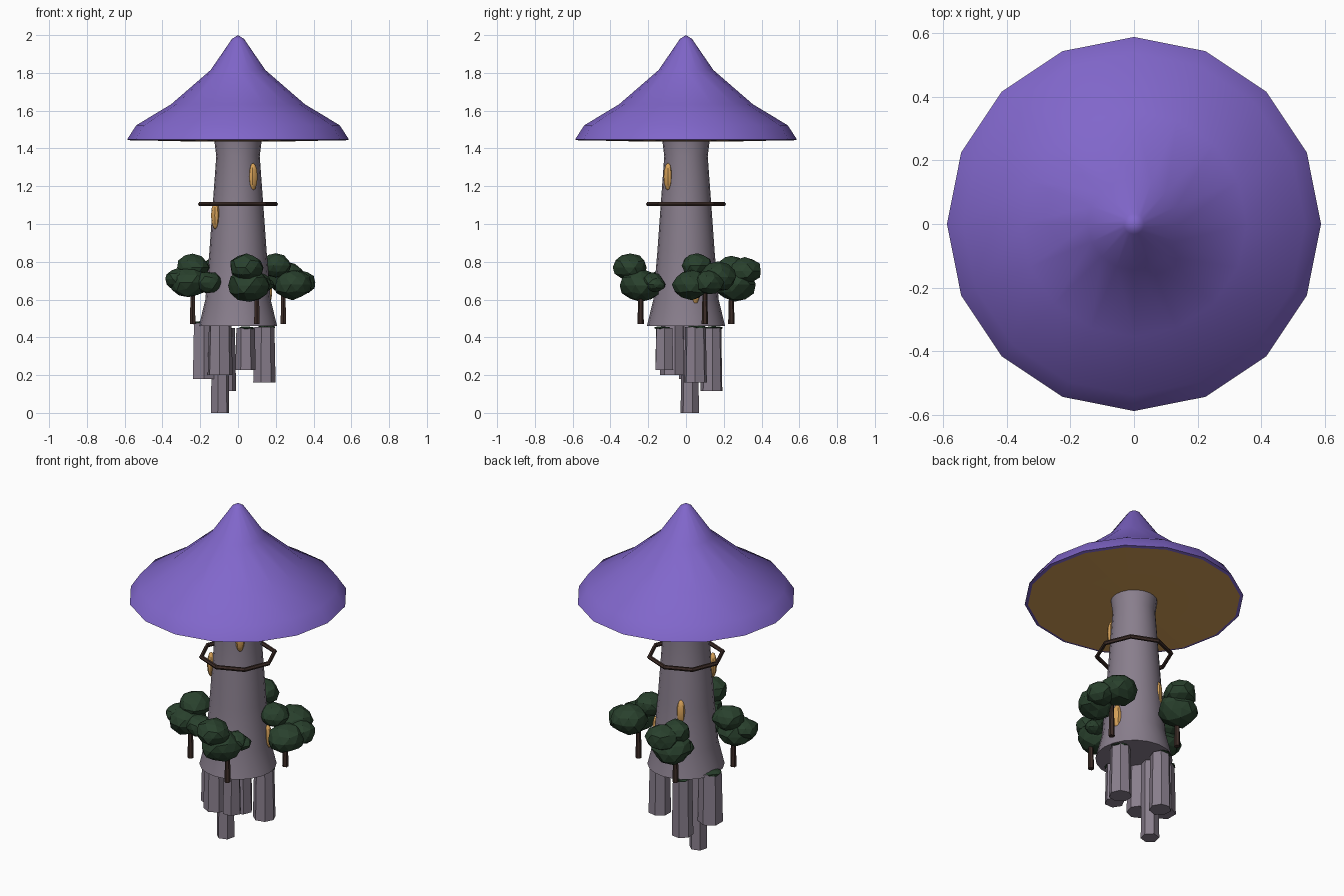
import bpy, bmesh, math, random
from mathutils import Vector, Matrix

random.seed(4)
if "Cube" in bpy.data.objects:
    bpy.data.objects.remove(bpy.data.objects["Cube"], do_unlink=True)


def material(name, rgb):
    m = bpy.data.materials.new(name)
    m.use_nodes = True
    m.diffuse_color = (*rgb, 1)
    m.node_tree.nodes["Principled BSDF"].inputs["Base Color"].default_value = (*rgb, 1)
    return m


PURPLE = material("roof purple", (0.22, 0.135, 0.60))
STONE = material("stone grey", (0.25, 0.21, 0.265))
GLOW = material("warm orange", (0.68, 0.36, 0.10))
LEAF = material("dark green", (0.022, 0.052, 0.026))
WOOD = material("dark wood", (0.045, 0.025, 0.02))


def finish(bm, name, mat, smooth=None):
    bmesh.ops.recalc_face_normals(bm, faces=bm.faces)
    me = bpy.data.meshes.new(name)
    bm.to_mesh(me)
    bm.free()
    ob = bpy.data.objects.new(name, me)
    bpy.context.collection.objects.link(ob)
    me.materials.append(mat)
    if smooth:
        bpy.ops.object.select_all(action='DESELECT')
        ob.select_set(True)
        bpy.context.view_layer.objects.active = ob
        bpy.ops.object.shade_smooth_by_angle(angle=math.radians(smooth))
    return ob


def lathe(name, profile, sides, mat, smooth=None):
    """Spin an (r, z) profile around the z axis."""
    bm = bmesh.new()
    vs = [bm.verts.new((r, 0, z)) for r, z in profile]
    es = [bm.edges.new(p) for p in zip(vs, vs[1:])]
    bmesh.ops.spin(bm, geom=vs + es, cent=(0, 0, 0), axis=(0, 0, 1),
                   angle=math.tau, steps=sides, use_duplicate=False)
    bmesh.ops.remove_doubles(bm, verts=bm.verts, dist=0.0005)
    return finish(bm, name, mat, smooth)


def prism(name, x, y, bottom, top, r_bottom, r_top, sides, mat, turn=0):
    bm = bmesh.new()
    bmesh.ops.create_cone(bm, cap_ends=True, segments=sides, radius1=r_bottom,
                          radius2=r_top, depth=top - bottom,
                          matrix=Matrix.Translation((x, y, (top + bottom) / 2))
                          @ Matrix.Rotation(turn, 4, 'Z'))
    return finish(bm, name, mat)


def blob(bm, x, y, z, r, flat, jitter=0.08):
    new = bmesh.ops.create_icosphere(bm, subdivisions=2, radius=r)["verts"]
    spin = Matrix.Rotation(random.uniform(0, 6), 3, 'Z')
    for v in new:
        p = spin @ v.co * random.uniform(1 - jitter, 1 + jitter)
        v.co = Vector((p.x + x, p.y + y, p.z * flat + z))


# Pointed roof and its warm underside
lathe("roof", [(0, 2), (0.032, 1.98), (0.145, 1.815), (0.354, 1.634),
               (0.538, 1.523), (0.588, 1.447), (0.57, 1.443)], 16, PURPLE, 50)
lathe("roof_underside", [(0.572, 1.444), (0.3, 1.438), (0, 1.436)], 16, GLOW)

# Flared stone tower
lathe("tower", [(0, 1.45), (0.125, 1.44), (0.115, 1.36), (0.134, 1.1), (0.152, 0.85),
                (0.173, 0.6), (0.207, 0.46), (0, 0.46)], 20, STONE, 40)

# Wooden hoop round the tower
hoop = [(0.2 + 0.012 * math.cos(a), 1.105 + 0.012 * math.sin(a))
        for a in (i * math.tau / 6 for i in range(7))]
lathe("hoop", hoop, 8, WOOD)

# Almond-shaped glowing windows
for i, (x, y, z) in enumerate([(0.08, -0.095, 1.25), (-0.12, -0.08, 1.045),
                               (0.16, 0.05, 0.645), (-0.06, 0.132, 0.83)]):
    bm = bmesh.new()
    bmesh.ops.create_uvsphere(bm, u_segments=8, v_segments=6, radius=1,
                              matrix=Matrix.Translation((x, y, z))
                              @ Matrix.Rotation(math.atan2(y, x), 4, 'Z')
                              @ Matrix.Diagonal((0.022, 0.025, 0.073, 1)))
    finish(bm, f"window_{i + 1}", GLOW, 40)

# Trees: one trunk each, with a crown of clustered clumps
crowns = [
    [(-0.26, -0.1, 0.69, 0.105), (-0.16, -0.13, 0.69, 0.075),
     (-0.24, -0.06, 0.77, 0.09), (-0.32, -0.1, 0.71, 0.07)],
    [(0.06, -0.24, 0.675, 0.11), (0.045, -0.295, 0.77, 0.09),
     (0.11, -0.18, 0.69, 0.065), (0.14, -0.16, 0.68, 0.05)],
    [(0.29, 0.03, 0.68, 0.1), (0.25, 0.17, 0.72, 0.1),
     (0.2, 0.06, 0.78, 0.08), (0.33, 0.12, 0.69, 0.08)],
    [(-0.09, 0.26, 0.68, 0.11), (-0.06, 0.31, 0.75, 0.09),
     (-0.12, 0.22, 0.67, 0.07), (-0.1, 0.24, 0.77, 0.08)],
]
for i, clumps in enumerate(crowns):
    a = math.radians(202.6 + 90 * i)
    x, y = 0.26 * math.cos(a), 0.26 * math.sin(a)
    prism(f"trunk_{i + 1}", x, y, 0.47, 0.7, 0.017, 0.011, 6, WOOD)
    bm = bmesh.new()
    for cx, cy, cz, r in clumps:
        blob(bm, cx, cy, cz, r, 0.78)
    finish(bm, f"crown_{i + 1}", LEAF)

# Hanging stone columns, each with a moss patch on top
columns = [(-0.18, 0.03, 0.18, 0.475, 0.068), (-0.095, -0.07, 0.2, 0.465, 0.068),
           (-0.095, 0.02, 0, 0.46, 0.05), (-0.07, 0.135, 0.115, 0.45, 0.06),
           (0.04, -0.115, 0.228, 0.45, 0.054), (0.137, 0.05, 0.16, 0.455, 0.062)]
for i, (x, y, bottom, top, r) in enumerate(columns):
    prism(f"column_{i + 1}", x, y, bottom, top, r, r * 0.9, 6 + i % 2, STONE, i * 0.4)
    bm = bmesh.new()
    blob(bm, x * 1.1, y * 1.1, top, r * 0.75, 0.2, 0.15)
    finish(bm, f"moss_{i + 1}", LEAF)
